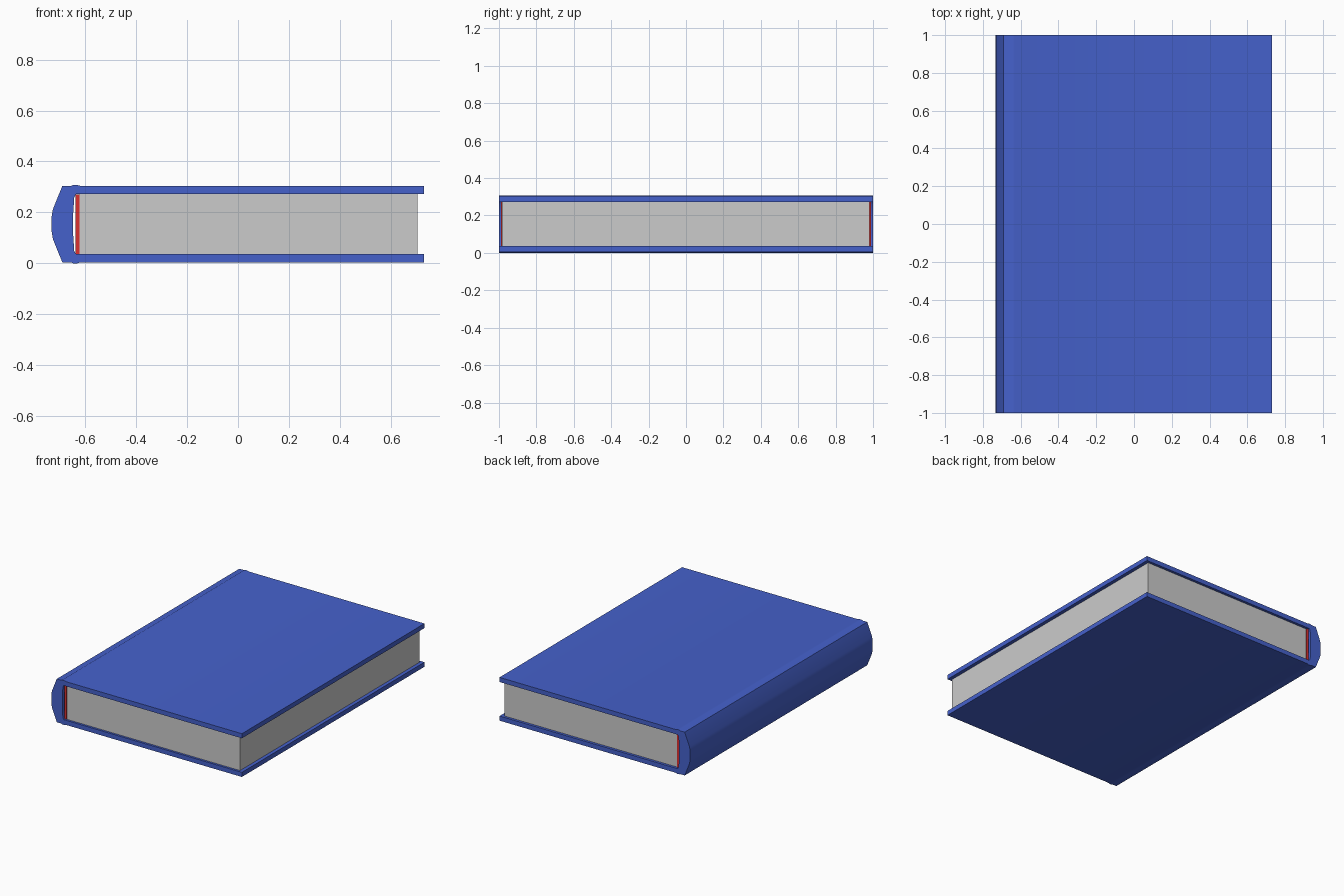
import bpy, bmesh, math

if "Cube" in bpy.data.objects:
    bpy.data.objects.remove(bpy.data.objects["Cube"])

MID = 0.154  # height of the book's horizontal mirror plane


def paint(obj, name, rgb):
    mat = bpy.data.materials.new(name)
    mat.diffuse_color = (*rgb, 1)
    mat.use_nodes = True
    mat.node_tree.nodes["Principled BSDF"].inputs["Base Color"].default_value = mat.diffuse_color
    obj.data.materials.append(mat)


def extrude_profile(name, profile, y0, y1):
    """Extrude a closed x-z outline along y."""
    bm = bmesh.new()
    face = bm.faces.new([bm.verts.new((x, y0, z)) for x, z in profile])
    res = bmesh.ops.extrude_face_region(bm, geom=[face])
    moved = [v for v in res["geom"] if isinstance(v, bmesh.types.BMVert)]
    bmesh.ops.translate(bm, verts=moved, vec=(0, y1 - y0, 0))
    bmesh.ops.recalc_face_normals(bm, faces=bm.faces)
    bmesh.ops.triangulate(bm, faces=[f for f in bm.faces if len(f.verts) > 4])
    mesh = bpy.data.meshes.new(name)
    bm.to_mesh(mesh)
    bm.free()
    obj = bpy.data.objects.new(name, mesh)
    bpy.context.collection.objects.link(obj)
    return obj


def mirrored(half):
    """Complete an upper half outline with its reflection below MID."""
    return half + [(x, 2 * MID - z) for x, z in reversed(half)]


# Cover: boards, hinge ridges and rounded spine as one wrapped outline
outer = [(-0.732, 0.182), (-0.727, 0.212), (-0.690, 0.304),
         (-0.655, 0.304), (-0.648, 0.308), (-0.632, 0.308), (-0.618, 0.304),
         (0.73, 0.304)]
inner = [(0.73, 0.272), (-0.636, 0.272), (-0.643, 0.260), (-0.647, 0.200)]
upper = outer + inner
lower = [(x, 2 * MID - z) for x, z in reversed(upper)]
cover = extrude_profile("cover", upper + lower, -1, 1)
paint(cover, "cover_blue", (0.06, 0.12, 0.6))
bpy.context.view_layer.objects.active = cover
cover.select_set(True)
bpy.ops.object.shade_smooth_by_angle(angle=math.radians(30))

# Page block
extrude_profile("pages", mirrored([(-0.622, 0.272), (0.705, 0.272)]), -0.985, 0.982)

# Binding band between the pages and the spine
band = extrude_profile("binding_band", mirrored([(-0.638, 0.271), (-0.622, 0.271)]),
                       -0.988, 0.988)
paint(band, "band_red", (0.7, 0.03, 0.03))
